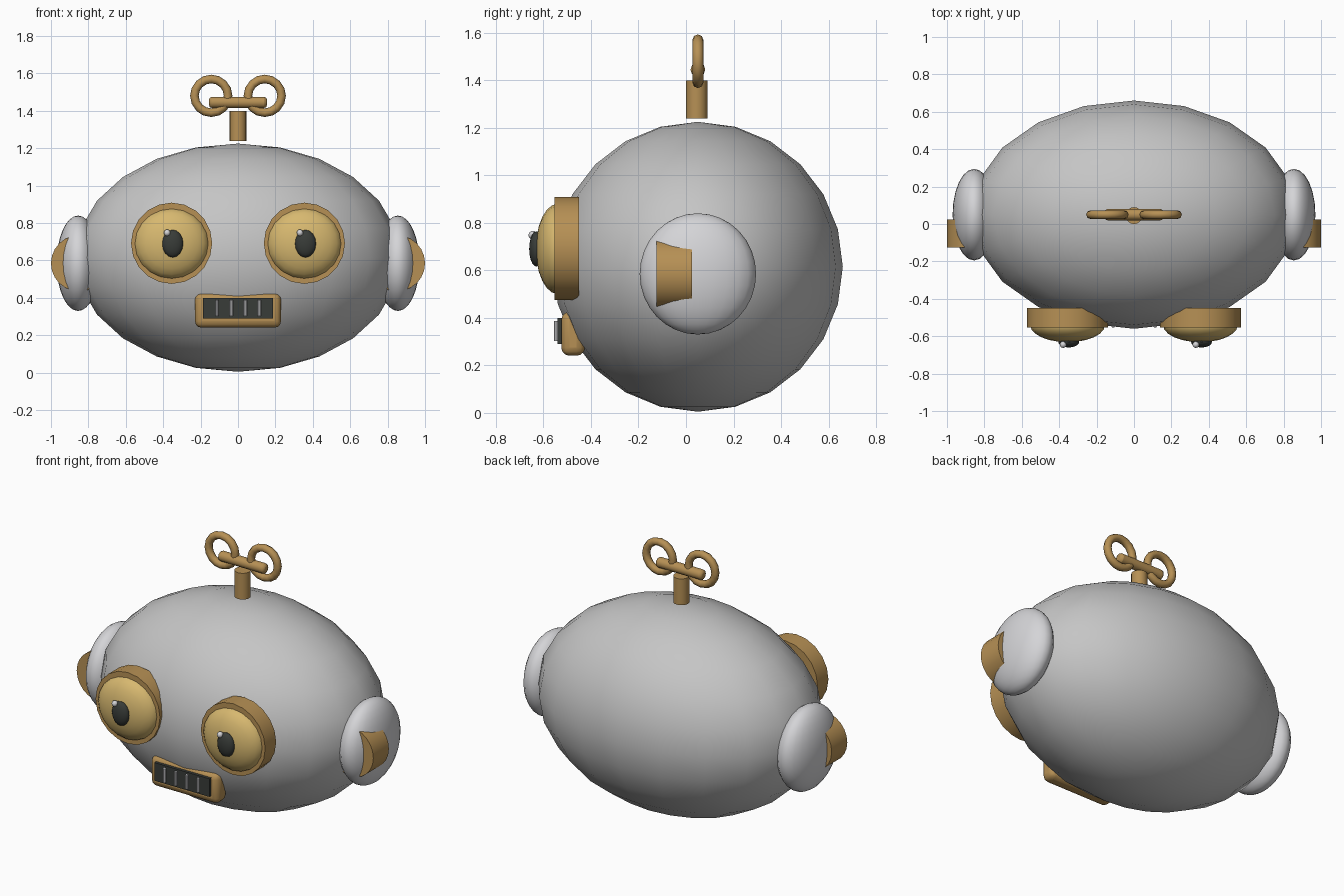
import bpy, math
from mathutils import Vector

if "Cube" in bpy.data.objects:
    bpy.data.objects.remove(bpy.data.objects["Cube"])


def material(name, rgb):
    m = bpy.data.materials.new(name)
    m.diffuse_color = (*rgb, 1)
    m.use_nodes = True
    m.node_tree.nodes["Principled BSDF"].inputs["Base Color"].default_value = m.diffuse_color
    return m


GREY = material("shell grey", (0.56, 0.56, 0.56))
PALE = material("pale grey", (0.66, 0.66, 0.68))
BRASS = material("brass", (0.47, 0.28, 0.09))
YELLOW = material("eye yellow", (0.68, 0.48, 0.16))
DARK = material("dark grey", (0.04, 0.045, 0.04))


def finish(name, mat, smooth=40):
    ob = bpy.context.object
    ob.name = name
    ob.data.materials.append(mat)
    bpy.ops.object.transform_apply(location=False, rotation=True, scale=True)
    bpy.ops.object.shade_smooth_by_angle(angle=math.radians(smooth))
    return ob


def ball(name, loc, radii, mat, segs=20, rings=12, rot=(0, 0, 0)):
    bpy.ops.mesh.primitive_uv_sphere_add(segments=segs, ring_count=rings, radius=1,
                                         location=loc, rotation=rot)
    bpy.context.object.scale = radii
    return finish(name, mat)


def rod(name, loc, radius, depth, mat, sides=20, rot=(0, 0, 0)):
    bpy.ops.mesh.primitive_cylinder_add(vertices=sides, radius=radius, depth=depth,
                                        location=loc, rotation=rot)
    return finish(name, mat)


def box(name, loc, size, mat, bevel=0):
    bpy.ops.mesh.primitive_cube_add(size=1, location=loc)
    bpy.context.object.scale = size
    ob = finish(name, mat)
    if bevel:
        b = ob.modifiers.new("rounded edges", "BEVEL")
        b.width, b.segments = bevel, 3
    return ob


QUARTER = math.pi / 2
CY = 0.05  # centre line of head, ears and key

# Head shell
ball("head", (0, CY, 0.615), (0.87, 0.61, 0.61), GREY)

for side, s in (("left", -1), ("right", 1)):
    # Ear dome with a round bolt set across it
    ball(side + "_ear", (s * 0.855, CY, 0.585), (0.115, 0.245, 0.255), PALE,
         24, 16, (0, 0, 0))
    rod(side + "_ear_bolt", (s * 0.85, -0.05, 0.585), 0.15, 0.15, BRASS, 24, (QUARTER, 0, 0))

    # Eye: rim, bulging lens, pupil, glint
    ex = s * 0.355
    rod(side + "_eye_rim", (ex, -0.502, 0.692), 0.217, 0.105, BRASS, 20, (QUARTER, 0, 0))
    ball(side + "_eye", (ex, -0.54, 0.69), (0.2, 0.19, 0.092), YELLOW, 20, 12, (QUARTER, 0, 0))
    ball(side + "_pupil", (ex + 0.006, -0.63, 0.69), (0.056, 0.074, 0.03), DARK,
         16, 10, (QUARTER, 0, 0))
    ball(side + "_glint", (ex - 0.024, -0.645, 0.748), (0.018, 0.018, 0.018), PALE, 10, 8)

    # Loop of the wind-up key
    bpy.ops.mesh.primitive_torus_add(major_radius=0.09, minor_radius=0.023, major_segments=16,
                                     minor_segments=8, location=(s * 0.143, CY, 1.48),
                                     rotation=(QUARTER, 0, 0))
    finish(side + "_key_loop", BRASS, 60)

# Mouth: rounded frame, dark grille, upright bars
box("mouth_frame", (0, -0.475, 0.333), (0.46, 0.1, 0.185), BRASS, 0.035)
box("mouth_grille", (0, -0.528, 0.345), (0.372, 0.025, 0.11), DARK)
for i in range(4):
    rod("mouth_bar_%d" % (i + 1), (-0.112 + i * 0.075, -0.547, 0.345), 0.009, 0.085, PALE, 8)

# Key stem and crossbar
rod("key_stem", (0, CY - 0.005, 1.32), 0.045, 0.16, BRASS, 16)
bar = rod("key_crossbar", (0, CY, 1.445), 0.031, 0.31, BRASS, 10, (0, QUARTER, 0))
b = bar.modifiers.new("rounded ends", "BEVEL")
b.width, b.segments, b.limit_method, b.angle_limit = 0.015, 2, "ANGLE", math.radians(60)
